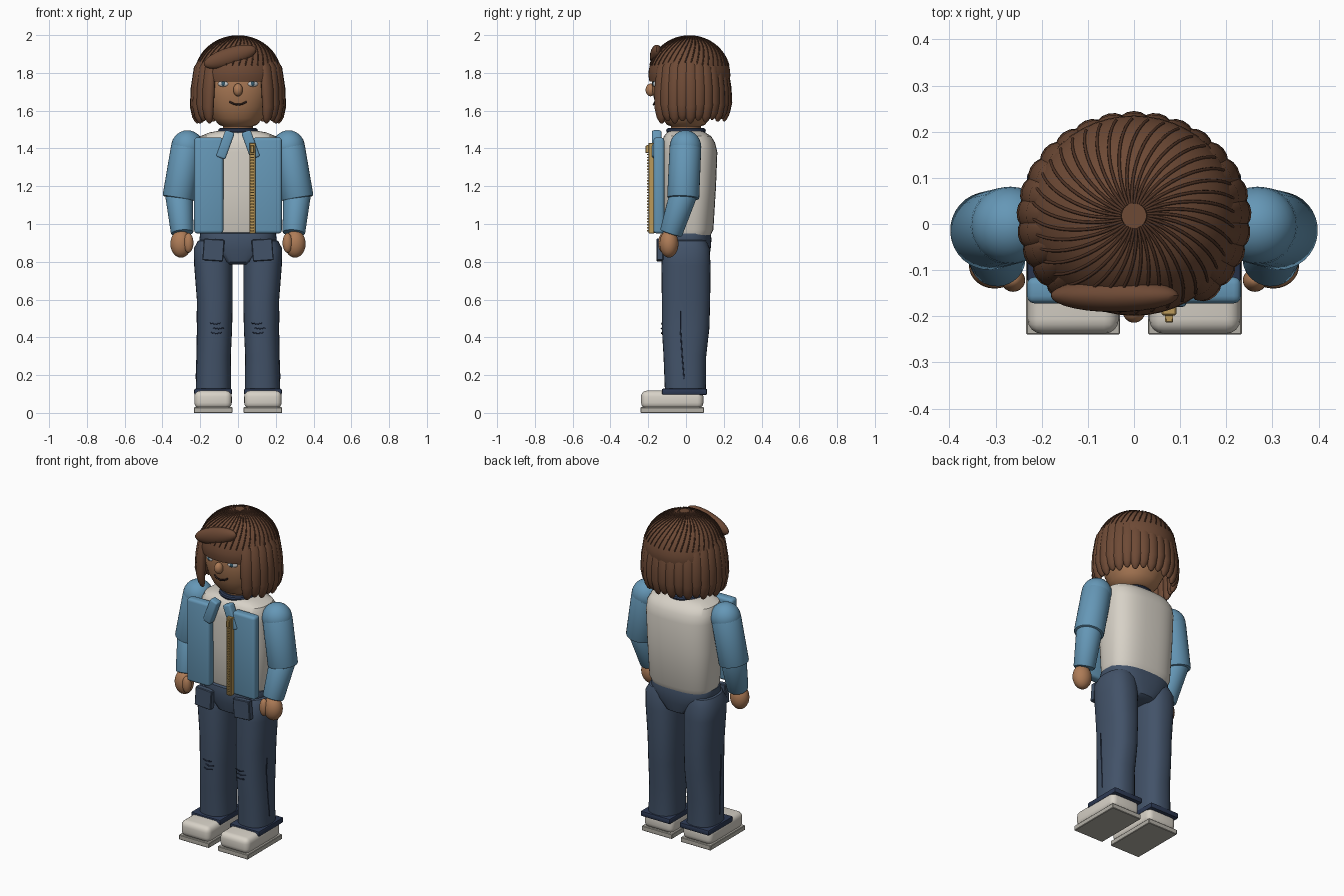
import bpy, bmesh
from math import sin, cos, pi, radians
from mathutils import Vector, Matrix

if "Cube" in bpy.data.objects:
    bpy.data.objects.remove(bpy.data.objects["Cube"])

def mat(name, c):
    m = bpy.data.materials.new(name)
    m.diffuse_color = (*c, 1)
    m.use_nodes = True
    m.node_tree.nodes["Principled BSDF"].inputs["Base Color"].default_value = m.diffuse_color
    return m

SKIN = mat("skin", (0.42, 0.20, 0.095))
HAIR = mat("hair", (0.155, 0.068, 0.036))
STRAND = mat("strand", (0.075, 0.032, 0.018))
DENIM = mat("jacket_blue", (0.13, 0.31, 0.47))
NAVY = mat("trouser_navy", (0.055, 0.085, 0.14))
TRIM = mat("trim_navy", (0.025, 0.04, 0.085))
CREAM = mat("cream", (0.68, 0.64, 0.57))
SOLE = mat("sole_grey", (0.45, 0.43, 0.38))
GOLD = mat("brass", (0.50, 0.32, 0.10))
DARK = mat("dark", (0.03, 0.015, 0.012))
WHITE = mat("eye_white", (0.8, 0.8, 0.78))
IRIS = mat("iris_blue", (0.04, 0.11, 0.16))

def finish(name, bm, m):
    bmesh.ops.recalc_face_normals(bm, faces=bm.faces)
    me = bpy.data.meshes.new(name)
    bm.to_mesh(me)
    bm.free()
    ob = bpy.data.objects.new(name, me)
    bpy.context.collection.objects.link(ob)
    me.materials.append(m)
    return ob

def loft(name, secs, m, p=2.0, n=32):
    """Stack of superellipse sections (cx, cy, z, rx, ry)."""
    bm = bmesh.new()
    prev = None
    f = lambda v: abs(v) ** (2 / p) * (1 if v >= 0 else -1)
    for cx, cy, z, rx, ry in secs:
        ring = [bm.verts.new((cx + rx * f(cos(2 * pi * i / n)), cy + ry * f(sin(2 * pi * i / n)), z))
                for i in range(n)]
        if prev:
            for i in range(n):
                j = (i + 1) % n
                bm.faces.new((prev[i], prev[j], ring[j], ring[i]))
        else:
            bm.faces.new(ring)
        prev = ring
    bm.faces.new(prev)
    return finish(name, bm, m)

def box(name, lo, hi, m, bevel=0.0, seg=3, tilt=0.0):
    lo, hi = Vector(lo), Vector(hi)
    bm = bmesh.new()
    bmesh.ops.create_cube(bm, size=1)
    bmesh.ops.scale(bm, vec=hi - lo, verts=bm.verts)
    if bevel:
        bmesh.ops.bevel(bm, geom=bm.edges[:], offset=bevel, segments=seg, profile=0.5, affect='EDGES')
    ob = finish(name, bm, m)
    ob.location = (lo + hi) / 2
    ob.rotation_euler.y = tilt
    return ob

def ball(name, c, r, m, rot=(0, 0, 0), n=28):
    bm = bmesh.new()
    bmesh.ops.create_uvsphere(bm, u_segments=n, v_segments=n // 2, radius=1)
    bmesh.ops.scale(bm, vec=r, verts=bm.verts)
    ob = finish(name, bm, m)
    ob.location, ob.rotation_euler = c, rot
    return ob

def limb(name, a, b, r1, r2, m):
    a, b = Vector(a), Vector(b)
    bm = bmesh.new()
    bmesh.ops.create_cone(bm, cap_ends=True, segments=32, radius1=r1, radius2=r2, depth=(b - a).length)
    ends = [e for e in bm.edges if abs(e.verts[0].co.z - e.verts[1].co.z) < 1e-5]
    bmesh.ops.bevel(bm, geom=ends, offset=0.008, segments=2, profile=0.5, affect='EDGES')
    ob = finish(name, bm, m)
    ob.matrix_world = Matrix.Translation((a + b) / 2) @ (b - a).to_track_quat('Z', 'Y').to_matrix().to_4x4()
    return ob

def lines(name, paths, r, m):
    cu = bpy.data.curves.new(name, 'CURVE')
    cu.dimensions, cu.bevel_depth, cu.bevel_resolution, cu.use_fill_caps = '3D', r, 1, True
    for pts in paths:
        sp = cu.splines.new('POLY')
        sp.points.add(len(pts) - 1)
        for q, co in zip(sp.points, pts):
            q.co = (*co, 1)
    cu.materials.append(m)
    ob = bpy.data.objects.new(name, cu)
    bpy.context.collection.objects.link(ob)

# Head, neck and face
loft("head", [(0, 0, 1.51, .06, .06), (0, 0, 1.525, .10, .10), (0, 0, 1.56, .132, .13),
              (0, 0, 1.62, .162, .158), (0, 0, 1.70, .185, .178), (0, 0, 1.80, .19, .183),
              (0, 0, 1.88, .15, .15)], SKIN, 2.2, 40)
loft("neck", [(0, 0, 1.44, .08, .08), (0, 0, 1.55, .08, .08)], SKIN)
ball("nose", (0, -.187, 1.71), (.025, .027, .034), SKIN)
lines("mouth", [[(.045 * t / 5, -.172 + .008 * (t / 5) ** 2, 1.632 + .016 * (t / 5) ** 2)
                 for t in range(-5, 6)]], .005, DARK)
for s in (-1, 1):
    ball("eye", (s * .078, -.163, 1.742), (.029, .012, .016), WHITE, (0, 0, s * .35))
    ball("iris", (s * .078, -.172, 1.743), (.011, .006, .012), IRIS, (0, 0, s * .35))

# Hair cap whose front edge is the fringe
HY, RX, RY, Z0, RZ = .018, .228, .217, 1.785, .21
loft("hair_cap", [(0, HY, 1.755, RX * .975, RY * .975)] +
     [(0, HY, Z0 + RZ * sin(a), RX * cos(a), RY * cos(a)) for a in [i * pi / 26 for i in range(13)]],
     HAIR, 2, 48)
loft("crown", [(0, HY, 1.985, .028, .028), (0, HY, 1.998, .027, .027)], HAIR)

# Swirling strands on the cap
N = 40
paths = []
for k in range(N):
    pts = []
    for i in range(13):
        t = i / 12
        e = radians(83 - 68 * t)
        a = 2 * pi * k / N - .45 * t ** .8
        pts.append((RX * cos(e) * cos(a), HY + RY * cos(e) * sin(a), Z0 + RZ * sin(e) + .001))
    paths.append(pts)
lines("hair_strands", paths, .0035, STRAND)

# Hanging locks around sides and back
L = 23
for k in range(L):
    a = radians(-46 + 272 * k / (L - 1))
    d = .012 * (k % 2) + .012 * max(0, sin(a))
    ob = loft("hair_lock", [(-.035, 0, 1.885, .008, .018), (-.012, 0, 1.83, .02, .034),
                            (-.001, 0, 1.72, .026, .039), (.003, 0, 1.62 + d, .026, .035),
                            (-.003, 0, 1.565 + d, .02, .026), (-.008, 0, 1.54 + d, .011, .014),
                            (-.01, 0, 1.532 + d, .004, .005)], HAIR, 2, 14)
    ob.location = (.226 * cos(a), .012 + .204 * sin(a), 0)
    ob.rotation_euler.z = a
ball("fringe_sweep", (-.042, -.155, 1.885), (.145, .036, .05), HAIR, (0, radians(-17), 0))

# Shirt and collar band
loft("shirt", [(0, .01, .93, .19, .115), (0, .012, .97, .205, .133), (0, .014, 1.2, .215, .145),
               (0, .016, 1.38, .22, .15), (0, .012, 1.43, .217, .142), (0, .008, 1.465, .20, .125),
               (0, 0, 1.485, .15, .10), (0, 0, 1.495, .09, .08)], CREAM, 2.7, 48)
bpy.ops.mesh.primitive_torus_add(major_radius=.088, minor_radius=.017, major_segments=40,
                                 minor_segments=10, location=(0, 0, 1.493))
bpy.context.object.name = "collar_band"
bpy.context.object.data.materials.append(TRIM)

# Trouser seat
loft("trouser_seat", [(0, 0, .785, .07, .09), (0, 0, .80, .10, .115), (0, 0, .86, .18, .13),
                      (0, 0, .92, .205, .135), (0, 0, .95, .20, .13), (0, 0, .955, .185, .12)], NAVY, 2.6, 40)

for s in (-1, 1):
    # Jacket front and lapel
    xs = sorted((s * .078, s * .232))
    box("jacket_front", (xs[0], -.172, .95), (xs[1], -.115, 1.458), DENIM, .016)
    box("lapel", (s * .067 - .026, -.18, 1.345), (s * .067 + .026, -.13, 1.495), DENIM, .01,
        tilt=-s * radians(20))
    # Arm
    ball("shoulder", (s * .268, -.003, 1.408), (.086, .084, .088), DENIM)
    limb("upper_sleeve", (s * .27, -.003, 1.41), (s * .316, -.015, 1.135), .084, .085, DENIM)
    limb("lower_sleeve", (s * .314, -.01, 1.17), (s * .295, -.08, .95), .074, .06, DENIM)
    ball("hand", (s * .302, -.09, .895), (.056, .05, .073), SKIN)
    ball("thumb", (s * .262, -.122, .9), (.026, .025, .052), SKIN)
    # Leg
    loft("trouser_leg", [(s * .13, -.003, .10, .094, .108), (s * .128, -.006, .3, .09, .113),
                         (s * .123, -.002, .45, .092, .126), (s * .123, 0, .6, .095, .128),
                         (s * .13, 0, .78, .102, .13), (s * .134, 0, .87, .10, .125),
                         (s * .128, 0, .91, .085, .11), (s * .12, 0, .93, .05, .07)], NAVY, 2.4)
    box("pocket", (s * .13 - .055, -.155, .805), (s * .13 + .055, -.12, .92), NAVY, .004, 1,
        tilt=-s * radians(4))
    box("trouser_cuff", (s * .132 - .1, -.128, .095), (s * .132 + .1, .112, .128), TRIM, .008, 2)
    lines("knee_creases", [[(s * .11 + x - .028, -.127, z), (s * .11 + x, -.131, z - .005),
                            (s * .11 + x + .028, -.127, z)]
                           for x, z in ((-.01, .475), (.006, .45), (-.004, .425))], .003, TRIM)
    lines("side_seam", [[(s * .222, -.01, .18), (s * .2175, -.02, .3), (s * .215, -.03, .45),
                         (s * .217, -.03, .54)]], .003, TRIM)
    # Shoe
    box("shoe", (s * .132 - .099, -.238, .022), (s * .132 + .099, .092, .118), CREAM, .032, 4)
    box("sole", (s * .132 - .102, -.24, 0), (s * .132 + .102, .095, .03), SOLE, .003, 1)

# Zip with teeth and pull
box("zip_tape", (.06, -.198, .95), (.092, -.168, 1.43), GOLD, .003, 1)
bm = bmesh.new()
for i in range(30):
    bmesh.ops.create_cube(bm, size=1, matrix=Matrix.Translation((.076, -.2, .965 + i * .0155))
                          @ Matrix.Diagonal((.018, .012, .007, 1)))
finish("zip_teeth", bm, GOLD)
box("zip_pull", (.067, -.214, 1.375), (.085, -.196, 1.415), GOLD, .003, 1)

# Smooth shading with sharp edges kept
bpy.ops.object.select_all(action='DESELECT')
for ob in bpy.context.scene.objects:
    if ob.type == 'MESH':
        ob.select_set(True)
        bpy.context.view_layer.objects.active = ob
bpy.ops.object.shade_smooth_by_angle(angle=radians(35))
